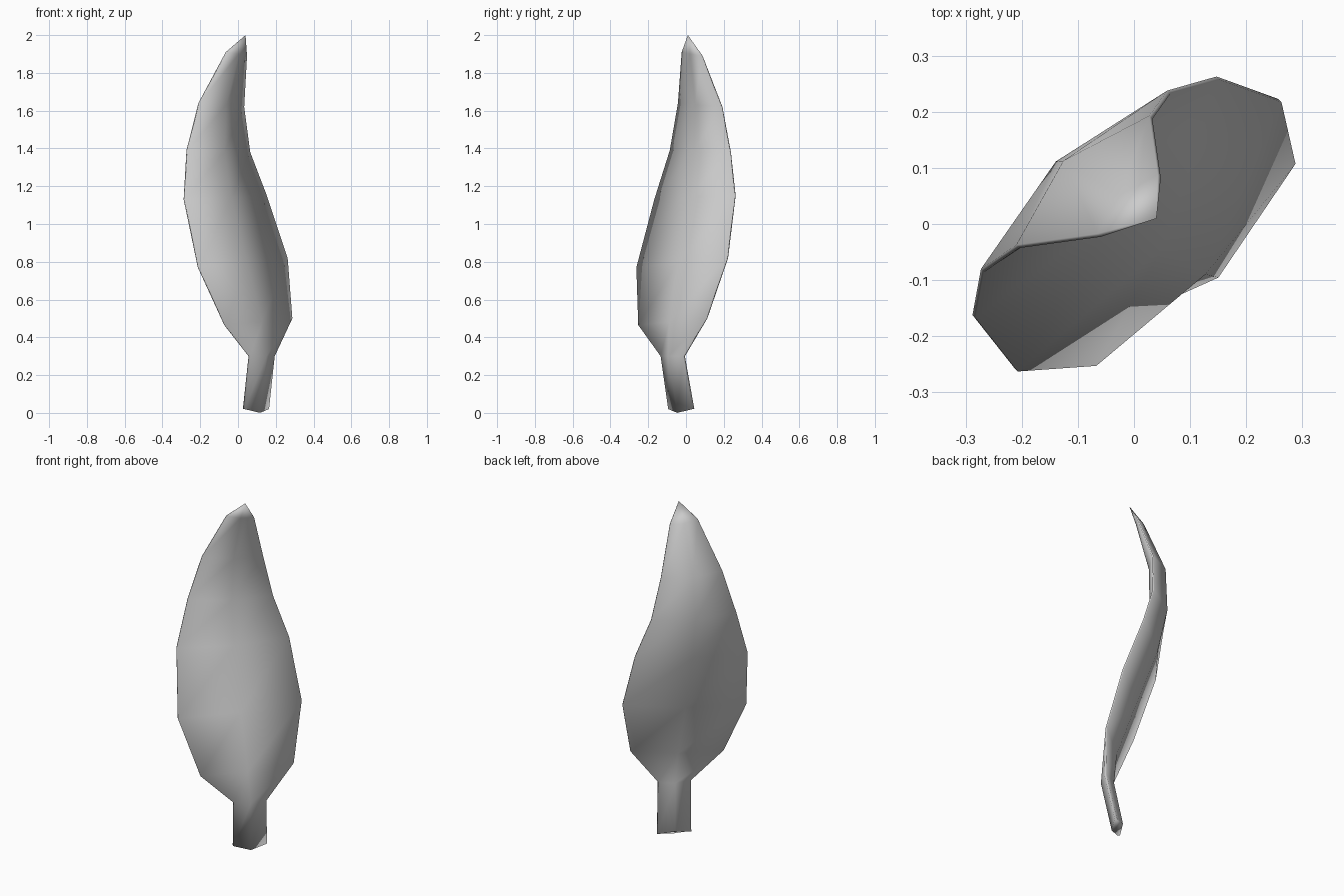
import bpy, bmesh
from mathutils import Vector

if "Cube" in bpy.data.objects:
    bpy.data.objects.remove(bpy.data.objects["Cube"])

BACK = Vector((-0.7071, 0.7071, 0))  # direction the back of the leaf faces

# left edge, right edge, rib front offset, rib back offset, half edge thickness
rows = [
    ((0.03, -0.09, 0.02), (0.16, 0.04, 0.02), -0.030, 0.030, 0.006),
    ((0.06, -0.13, 0.30), (0.19, -0.01, 0.30), -0.036, 0.034, 0.006),
    ((-0.07, -0.25, 0.465), (0.285, 0.11, 0.50), -0.028, 0.036, 0.004),
    ((-0.21, -0.26, 0.77), (0.26, 0.22, 0.82), -0.035, 0.042, 0.004),
    ((-0.285, -0.165, 1.13), (0.15, 0.26, 1.15), -0.044, 0.046, 0.004),
    ((-0.27, -0.083, 1.39), (0.062, 0.235, 1.38), -0.046, 0.050, 0.004),
    ((-0.207, -0.04, 1.64), (0.03, 0.19, 1.62), -0.036, 0.053, 0.004),
    ((-0.062, -0.02, 1.91), (0.045, 0.085, 1.89), -0.018, 0.025, 0.004),
]
TIP = (0.04, 0.01, 2.0)

bm = bmesh.new()

# one ring of six points per row: front side, then back side (lens section)
rings = []
for i, (l, r, front, back, t) in enumerate(rows):
    l, r = Vector(l), Vector(r)
    mid = (l + r) / 2
    n = BACK + Vector((0, 0, 0.65)) if i == 0 else BACK  # slanted stem end
    pts = [l - BACK * t, mid + n * front, r - BACK * t,
           r + BACK * t, mid + n * back, l + BACK * t]
    rings.append([bm.verts.new(p) for p in pts])

# stem and blade skin
for a, b in zip(rings, rings[1:]):
    for k in range(6):
        m = (k + 1) % 6
        bm.faces.new((a[k], a[m], b[m], b[k]))

# pointed tip and stem end
tip = bm.verts.new(TIP)
last = rings[-1]
for k in range(6):
    bm.faces.new((last[k], last[(k + 1) % 6], tip))
bm.faces.new(rings[0][::-1])
bmesh.ops.recalc_face_normals(bm, faces=bm.faces[:])

# smooth all over, the rim included
for f in bm.faces:
    f.smooth = True

mesh = bpy.data.meshes.new("leaf")
bm.to_mesh(mesh)
bm.free()
leaf = bpy.data.objects.new("leaf", mesh)
bpy.context.collection.objects.link(leaf)
